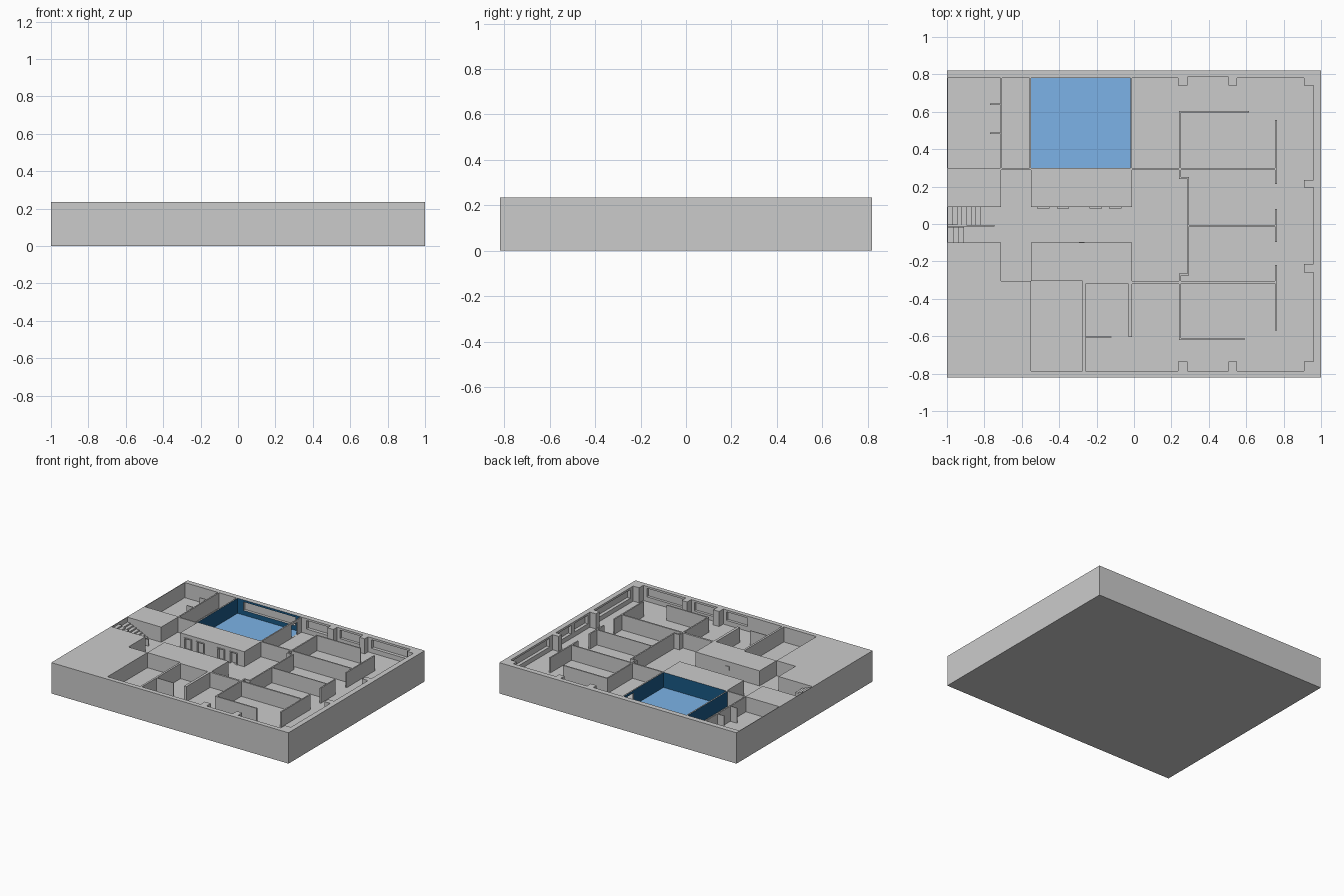
import bpy, bmesh

if "Cube" in bpy.data.objects:
    bpy.data.objects.remove(bpy.data.objects["Cube"])

X, Y, TOP, FLOOR = 1.0, 0.82, 0.235, 0.12


def box(bm, x0, x1, y0, y1, z0, z1):
    r = bmesh.ops.create_cube(bm, size=1)
    for v in r["verts"]:
        v.co = (x1 if v.co.x > 0 else x0, y1 if v.co.y > 0 else y0, z1 if v.co.z > 0 else z0)


def finish(bm, name):
    bmesh.ops.recalc_face_normals(bm, faces=bm.faces[:])
    me = bpy.data.meshes.new(name)
    bm.to_mesh(me)
    bm.free()
    ob = bpy.data.objects.new(name, me)
    bpy.context.collection.objects.link(ob)
    return ob


def boxes(name, items):
    bm = bmesh.new()
    for it in items:
        box(bm, *it)
    return finish(bm, name)


# hollow areas (x0, x1, y0, y1)
rooms = [
    (-.995, -.715, .30, .78), (-.705, -.56, .30, .78),      # left rooms
    (-.55, -.02, .30, .78),                                 # blue room
    (-.995, -.01, -.10, .09), (-.71, -.55, -.305, .29),     # corridor and side bays
    (-.01, .24, -.305, .29), (.24, .285, -.265, .24),       # lobby
    (-.55, -.275, -.785, -.305),                            # lower left room
    (-.26, .24, -.785, -.32), (-.01, .96, .30, .78),        # lower and upper wings
    (.24, .96, -.785, .30), (.285, .505, .78, .785),
]
# solid walls and pillars standing in the hollow areas
walls = [
    (-.77, -.715, .637, .643), (-.77, -.715, .482, .488),
    (-.26, -.12, -.608, -.602), (-.03, -.01, -.605, -.32),
    (-.01, .76, .29, .30), (-.01, .76, -.317, -.305),
    (.24, .25, .24, .605), (.24, .25, -.62, -.265),
    (.24, .295, .24, .25), (.285, .295, -.275, .25), (.24, .295, -.275, -.265),
    (.24, .615, .595, .605), (.24, .59, -.62, -.61), (.295, .76, -.014, -.006),
    (.755, .765, .215, .555), (.755, .765, -.095, .08), (.755, .765, -.57, -.22),
    (.91, .96, .195, .235), (.91, .96, -.26, -.215),
]
for px0, px1 in ((.235, .285), (.505, .55), (.91, .96)):
    walls += [(px0, px1, .74, .785), (px0, px1, -.785, -.735)]
# the lobby is carved again after its surrounding wall is filled
lobby = [(-.01, .24, -.305, .29), (.24, .285, -.265, .24)]


def inside(rects, x, y):
    return any(a < x < b and c < y < d for a, b, c, d in rects)


# building shell: floor plan raised as one watertight height field
rects = rooms + walls
xs = sorted({-X, X} | {v for r in rects for v in r[:2]})
ys = sorted({-Y, Y} | {v for r in rects for v in r[2:]})


def height(i, j):
    if not (0 <= i < len(xs) - 1 and 0 <= j < len(ys) - 1):
        return 0
    x, y = (xs[i] + xs[i + 1]) / 2, (ys[j] + ys[j + 1]) / 2
    hollow = inside(rooms, x, y) and (inside(lobby, x, y) or not inside(walls, x, y))
    return FLOOR if hollow else TOP


bm = bmesh.new()


def quad(*pts):
    bm.faces.new([bm.verts.new(p) for p in pts])


def wall(p, q, lo, hi):
    # split at floor level so neighbouring faces share vertices
    levels = [z for z in (0, FLOOR, TOP) if lo <= z <= hi]
    for a, b in zip(levels, levels[1:]):
        quad((*p, a), (*q, a), (*q, b), (*p, b))


for i in range(len(xs)):
    for j in range(len(ys)):
        h = height(i, j)
        for k, (ni, nj) in enumerate(((i - 1, j), (i, j - 1))):
            n = height(ni, nj)
            if n != h:
                p = (xs[i], ys[j])
                q = (xs[i], ys[j + 1]) if k == 0 else (xs[i + 1], ys[j])
                wall(p, q, min(n, h), max(n, h))
        if h:
            for z in (0, h):
                quad((xs[i], ys[j], z), (xs[i + 1], ys[j], z),
                     (xs[i + 1], ys[j + 1], z), (xs[i], ys[j + 1], z))
bmesh.ops.remove_doubles(bm, verts=bm.verts[:], dist=1e-5)
bmesh.ops.recalc_face_normals(bm, faces=bm.faces[:])
bmesh.ops.dissolve_limit(bm, angle_limit=.01, verts=bm.verts[:], edges=bm.edges[:])
shell = finish(bm, "building_shell")

# window recesses and the blue room doorway
cuts = [(-.50, -.06, .77, .80, .155, .22), (-.03, 0, .66, .73, FLOOR + .001, .215)]
for a, b in ((.03, .21), (.31, .48), (.58, .88)):
    cuts += [(a, b, .77, .805, .155, .22), (a, b, -.805, -.77, .155, .22)]
for a, b in ((.27, .70), (.01, .16), (-.19, -.03), (-.70, -.29)):
    cuts.append((.95, .985, a, b, .155, .22))
# door recesses along the corridor block
for x in (-.485, -.38, -.205, -.10):
    cuts.append((x - .025, x + .025, .08, .105, FLOOR + .001, .205))
cutter = boxes("recess_cutter", cuts)
mod = shell.modifiers.new("recesses", "BOOLEAN")
mod.operation, mod.solver, mod.object = "DIFFERENCE", "EXACT", cutter
bpy.context.view_layer.objects.active = shell
bpy.ops.object.modifier_apply(modifier=mod.name)
bpy.data.objects.remove(cutter)

# colours of the highlighted room
shell.data.materials.clear()
for name, col in (("plain", (.8, .8, .8, 1)), ("room_floor", (.2, .45, .8, 1)),
                  ("room_wall", (.01, .1, .24, 1))):
    m = bpy.data.materials.new(name)
    m.diffuse_color = col
    m.use_nodes = True
    m.node_tree.nodes["Principled BSDF"].inputs["Base Color"].default_value = m.diffuse_color
    shell.data.materials.append(m)
shell.data.materials[0] = None
for f in shell.data.polygons:
    c = f.center
    f.material_index = 0
    if -.565 < c.x < -.015 and .295 < c.y < .785 and c.z > .05:
        if f.normal.z > .9 and c.z < FLOOR + .01 and c.x > -.551:
            f.material_index = 1
        elif abs(f.normal.z) < .1:
            f.material_index = 2

# stairs: a long flight, a short upper flight and the divider between them
steps = []
for k in range(7):
    x1 = -.82 - k * .025
    steps.append((x1 - .025, x1, -.005, .09, FLOOR, FLOOR + (k + 1) * .011))
for k in range(3):
    x1 = -.91 - k * .028
    steps.append((x1 - .028, x1, -.10, -.015, FLOOR, FLOOR + .08 + k * .011))
boxes("stairs", steps)
boxes("stair_divider", [(-.995, -.745, -.014, -.006, FLOOR, .17)])

# door frames on the corridor block and a wall fitting opposite
frames = []
for x in (-.485, -.38, -.205, -.10):
    frames += [(x + s * .029 - .004, x + s * .029 + .004, .084, .09, FLOOR, .209) for s in (-1, 1)]
    frames.append((x - .025, x + .025, .084, .09, .202, .209))
boxes("door_frames", frames)
boxes("wall_fitting", [(-.295, -.265, -.10, -.095, .17, .20)])
